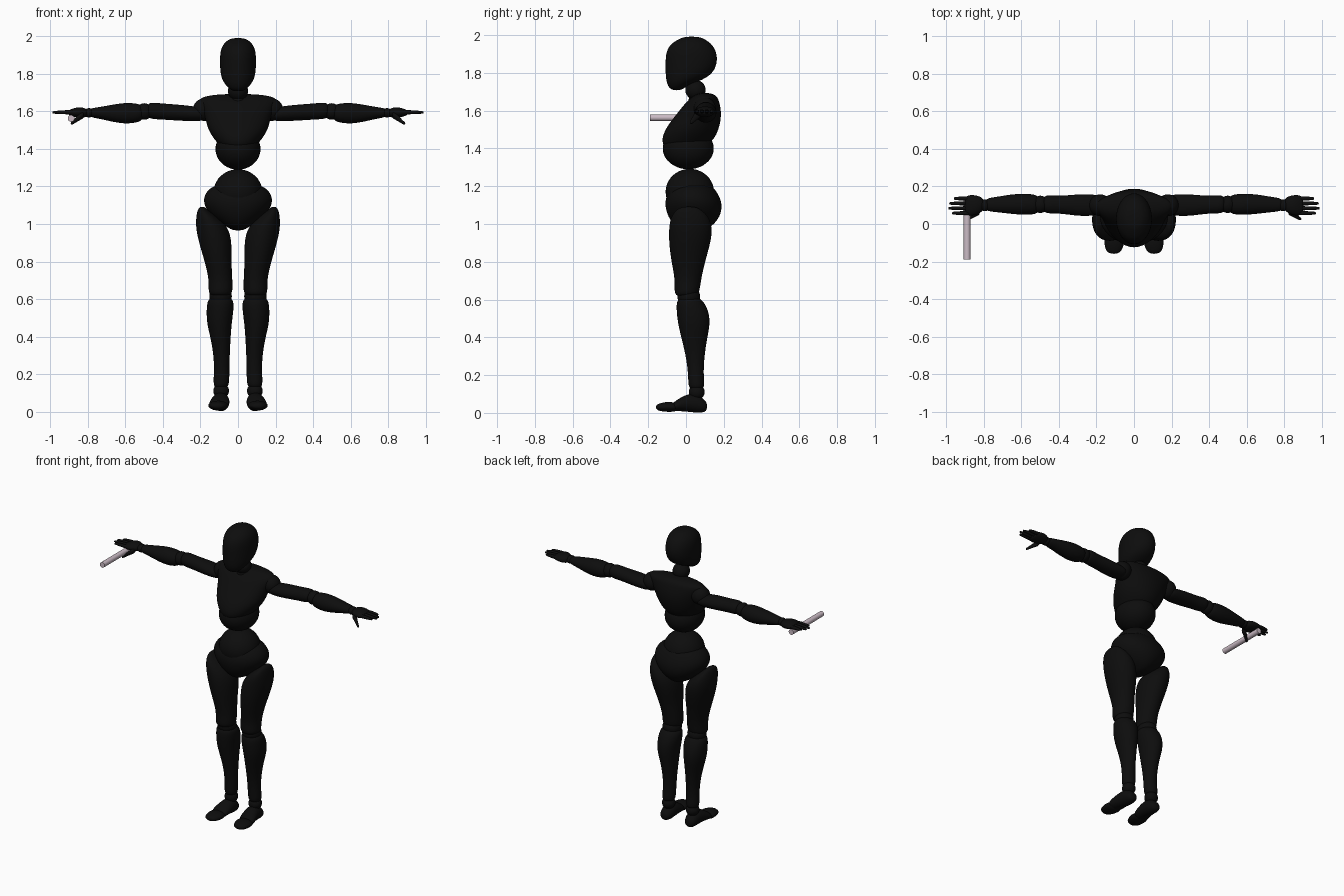
import bpy, bmesh, math
from mathutils import Vector

cube = bpy.data.objects.get("Cube")
if cube:
    bpy.data.objects.remove(cube, do_unlink=True)


def material(name, colour):
    mat = bpy.data.materials.new(name)
    mat.use_nodes = True
    mat.diffuse_color = colour
    mat.node_tree.nodes["Principled BSDF"].inputs["Base Color"].default_value = colour
    return mat


black = material("matte black", (.004, .004, .004, 1))
pale = material("pale rod", (.6, .5, .56, 1))

# How (along, across_u, across_v) maps to x, y, z for each loft direction
AXES = {"x": lambda t, u, v: (t, u, v),
        "y": lambda t, u, v: (u, t, v),
        "z": lambda t, u, v: (u, v, t)}


def finish(bm, name, mat, level=0):
    bmesh.ops.recalc_face_normals(bm, faces=bm.faces)
    mesh = bpy.data.meshes.new(name)
    bm.to_mesh(mesh)
    bm.free()
    mesh.materials.append(mat)
    for poly in mesh.polygons:
        poly.use_smooth = True
    obj = bpy.data.objects.new(name, mesh)
    bpy.context.collection.objects.link(obj)
    if level:
        sub = obj.modifiers.new("smooth", "SUBSURF")
        sub.levels = sub.render_levels = level
    return obj


def loft(name, axis, sections, dome, side=1, sides=16, level=2):
    """Oval rings given as (along, u low, u high, v low, v high), with domed ends."""
    bm = bmesh.new()
    rings = []

    def place(t, u, v):
        p = AXES[axis](t, u, v)
        return bm.verts.new((p[0] * side, p[1], p[2]))

    def ring(section, shift=0, scale=1):
        t, u0, u1, v0, v1 = section
        grow = scale / (2 + math.cos(math.tau / sides)) * 3 / 2
        rings.append([place(t + shift,
                            (u0 + u1) / 2 + (u1 - u0) * grow * math.cos(math.tau * i / sides),
                            (v0 + v1) / 2 + (v1 - v0) * grow * math.sin(math.tau * i / sides))
                      for i in range(sides)])

    way = math.copysign(dome, sections[-1][0] - sections[0][0])
    ring(sections[0], -way * .75, .65)
    for section in sections:
        ring(section)
    ring(sections[-1], way * .75, .65)
    for a, b in zip(rings, rings[1:]):
        for i in range(sides):
            j = (i + 1) % sides
            bm.faces.new((a[i], a[j], b[j], b[i]))
    # Pole vertex closes each end
    for loop, s, d in ((rings[0], sections[0], -way), (rings[-1], sections[-1], way)):
        pole = place(s[0] + d, (s[1] + s[2]) / 2, (s[3] + s[4]) / 2)
        for i in range(sides):
            bm.faces.new((loop[i], loop[(i + 1) % sides], pole))
    return finish(bm, name, black, level)


def ball(name, centre, radii, side=1):
    bm = bmesh.new()
    bmesh.ops.create_uvsphere(bm, u_segments=32, v_segments=20, radius=1)
    for v in bm.verts:
        v.co = Vector(((centre[0] + v.co.x * radii[0]) * side,
                       centre[1] + v.co.y * radii[1], centre[2] + v.co.z * radii[2]))
    return finish(bm, name, black)


def rod(name, a, b, r0, r1, mat, level=0):
    a, b = Vector(a), Vector(b)
    bm = bmesh.new()
    bmesh.ops.create_cone(bm, cap_ends=True, segments=24, radius1=r0, radius2=r1,
                          depth=(b - a).length)
    turn = (b - a).to_track_quat("Z", "Y")
    for v in bm.verts:
        v.co = turn @ v.co + (a + b) / 2
    return finish(bm, name, mat, level)


def symmetric(rows):
    """Rows of (height, half width, front, back) for parts on the centre line."""
    return [(z, -w, w, f, b) for z, w, f, b in rows]


# Head and neck
loft("head", "z", symmetric([
    (1.975, .062, -.045, .105), (1.95, .085, -.085, .14), (1.91, .095, -.104, .16),
    (1.87, .096, -.108, .166), (1.82, .095, -.108, .155), (1.78, .088, -.107, .12),
    (1.75, .073, -.102, .055), (1.725, .05, -.092, -.005)]), .018)
ball("neck_ball", (0, .05, 1.71), (.054, .054, .052))
loft("neck_base", "z", symmetric([(1.6, .06, .02, .12), (1.67, .045, .01, .1)]), .01)

# Torso
loft("chest", "z", symmetric([
    (1.675, .2, .035, .165), (1.65, .208, .005, .175), (1.6, .185, -.035, .186),
    (1.55, .17, -.075, .184), (1.5, .158, -.11, .172), (1.45, .125, -.128, .15),
    (1.41, .09, -.12, .1)]), .02)
ball("abdomen", (0, .012, 1.4), (.12, .135, .11))
ball("belly_ball", (0, .02, 1.17), (.13, .128, .122))
loft("pelvis", "z", symmetric([
    (1.2, .14, -.07, .14), (1.16, .178, -.1, .17), (1.11, .186, -.113, .191),
    (1.05, .15, -.1, .186), (1, .09, -.07, .15), (.98, .05, -.04, .12)]), .015)

for side, word in ((1, "left_"), (-1, "right_")):
    # Leg
    loft(word + "thigh", "z", [
        (1.075, .165, .215, -.05, .08), (1.04, .11, .223, -.08, .12),
        (.98, .05, .225, -.09, .14), (.9, .033, .208, -.09, .13),
        (.8, .036, .177, -.077, .1), (.7, .03, .153, -.056, .078),
        (.63, .028, .16, -.064, .07)], .018, side)
    ball(word + "knee", (.093, .015, .615), (.06, .06, .055), side)
    loft(word + "shin", "z", [
        (.595, .023, .163, -.05, .09), (.54, .024, .168, -.05, .12),
        (.47, .034, .166, -.042, .128), (.39, .04, .145, -.022, .11),
        (.29, .045, .128, .002, .096), (.2, .046, .128, .012, .092),
        (.14, .048, .132, .012, .1)], .018, side)
    ball(word + "ankle", (.09, .057, .11), (.042, .042, .04), side)
    loft(word + "foot", "y", [
        (.1, .06, .125, .005, .065), (.07, .047, .135, 0, .095),
        (.02, .046, .14, .005, .105), (-.03, .046, .152, .01, .08),
        (-.06, .05, .156, .008, .06)], .012, side)
    loft(word + "toes", "y", [
        (-.06, .05, .157, .006, .055), (-.1, .05, .16, .005, .06),
        (-.14, .065, .15, .01, .05)], .02, side)

    # Arm
    ball(word + "shoulder", (.18, .1, 1.61), (.06, .058, .06), side)
    loft(word + "upper_arm", "x", [
        (.19, .05, .155, 1.55, 1.62), (.24, .042, .158, 1.548, 1.628),
        (.31, .044, .158, 1.551, 1.636), (.4, .058, .148, 1.557, 1.642),
        (.47, .055, .156, 1.56, 1.65)], .018, side)
    ball(word + "elbow", (.5, .105, 1.6), (.044, .046, .044), side)
    loft(word + "forearm", "x", [
        (.52, .052, .157, 1.545, 1.64), (.59, .048, .163, 1.533, 1.648),
        (.66, .055, .157, 1.543, 1.638), (.73, .063, .145, 1.56, 1.625),
        (.78, .068, .138, 1.568, 1.618)], .015, side)
    ball(word + "wrist", (.795, .1, 1.593), (.028, .032, .025), side)
    loft(word + "palm", "x", [
        (.815, .062, .145, 1.568, 1.618), (.85, .045, .155, 1.565, 1.625),
        (.89, .045, .154, 1.575, 1.613)], .015, side)
    for i, (finger, tip) in enumerate((("index", .965), ("middle", .985),
                                       ("ring", .98), ("little", .955))):
        y = .058 + i * .026
        loft(word + finger + "_finger", "x", [
            (.88, y - .012, y + .012, 1.583, 1.608), (.93, y - .01, y + .01, 1.586, 1.607),
            (tip, y - .008, y + .008, 1.588, 1.602)], .006, side, 8, 1)
    loft(word + "thumb", "x", [
        (.83, .045, .085, 1.56, 1.6), (.855, .034, .064, 1.548, 1.578),
        (.885, .018, .036, 1.528, 1.546)], .008, side, 8, 2)

# Rod held level under the right hand
held = rod("held_rod", (-.89, -.19, 1.563), (-.89, .14, 1.563), .018, .018, pale)
bpy.context.view_layer.objects.active = held
held.select_set(True)
bpy.ops.object.shade_smooth_by_angle()
